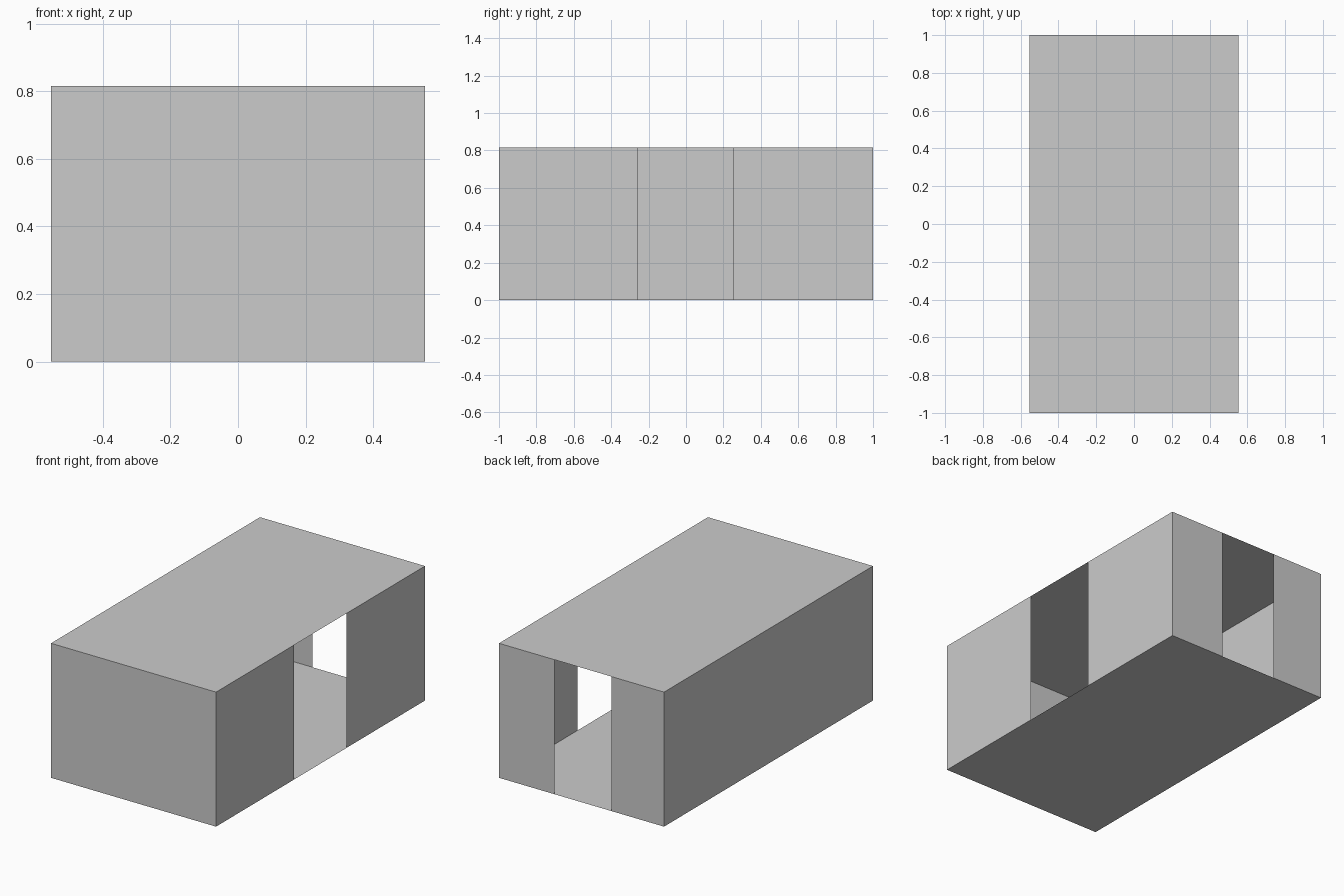
import bpy

if "Cube" in bpy.data.objects:
    bpy.data.objects.remove(bpy.data.objects["Cube"])

X, Y, H = 0.553, 1.0, 0.815   # half width, half length, height


def panel(name, corners):
    """Thin single-face panel from four corners."""
    mesh = bpy.data.meshes.new(name)
    mesh.from_pydata(corners, [], [(0, 1, 2, 3)])
    obj = bpy.data.objects.new(name, mesh)
    bpy.context.collection.objects.link(obj)
    return obj


def wall(name, a, b):
    """Full-height wall along the ground line a-b (outside on the right)."""
    return panel(name, [(*a, 0), (*b, 0), (*b, H), (*a, H)])


def slab(name, z, up):
    pts = [(-X, -Y, z), (X, -Y, z), (X, Y, z), (-X, Y, z)]
    return panel(name, pts if up else pts[::-1])


# Floor and roof
slab("floor", 0, False)
slab("roof", H, True)

# Solid walls
wall("front_wall", (-X, -Y), (X, -Y))
wall("left_wall", (-X, Y), (-X, -Y))

# Right wall, split by a full-height doorway
wall("right_wall_front", (X, -Y), (X, -0.256))
wall("right_wall_back", (X, 0.25), (X, Y))

# Back wall, split by a full-height doorway
wall("back_wall_right", (X, Y), (0.18, Y))
wall("back_wall_left", (-0.2, Y), (-X, Y))
